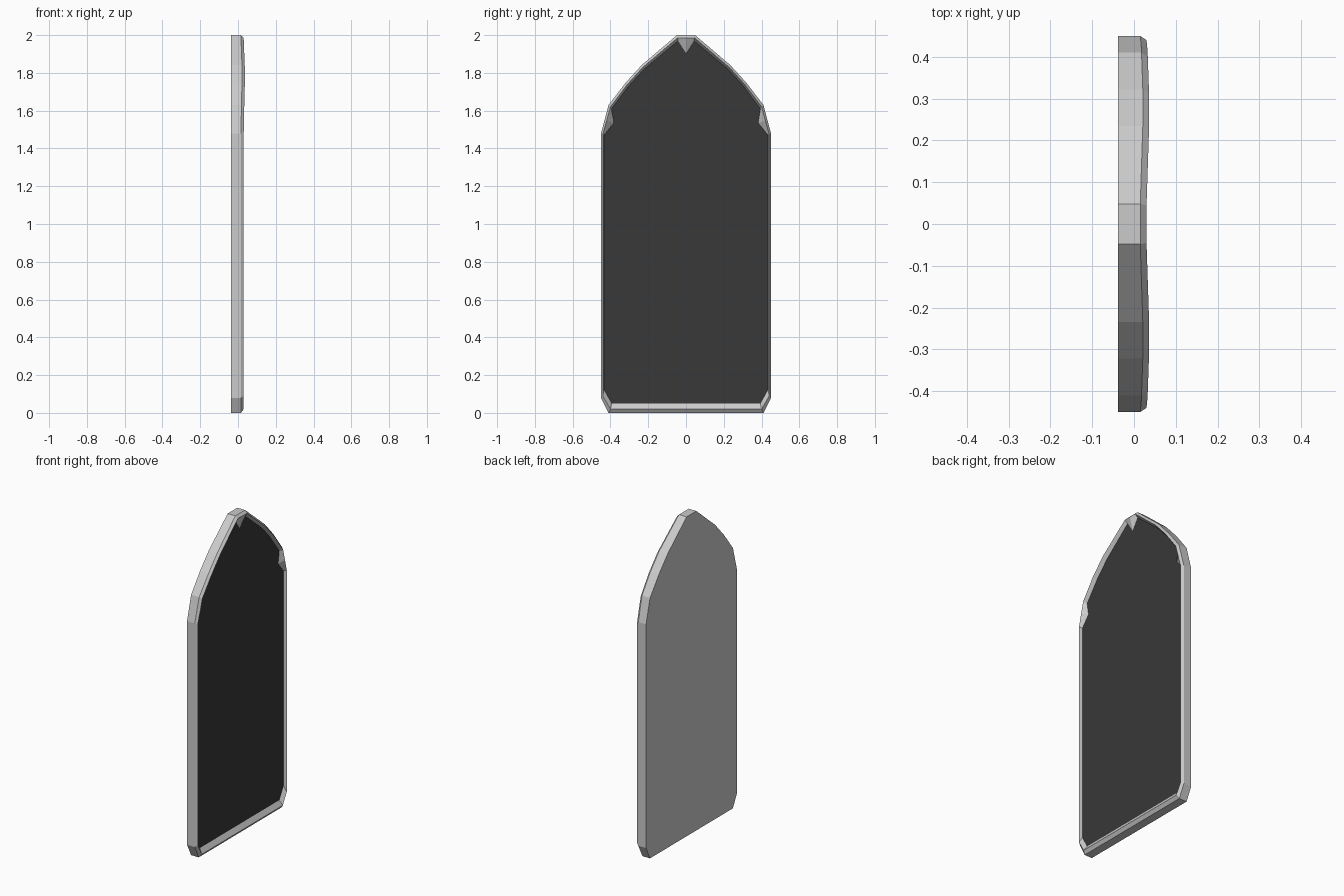
import bpy, bmesh

if "Cube" in bpy.data.objects:
    bpy.data.objects.remove(bpy.data.objects["Cube"])

# Half profile, bottom to apex: outer (y, z), ridge (y, z), inner (y, z), forward swell
HALF = [
    ((0.41, 0.00), (0.40, 0.02), (0.393, 0.05), 0.0),
    ((0.45, 0.08), (0.44, 0.09), (0.435, 0.125), 0.0),
    ((0.45, 1.48), (0.44, 1.475), (0.435, 1.47), 0.0),
    ((0.43, 1.555), (0.42, 1.547), (0.382, 1.535), 0.002),   # side cusp
    ((0.41, 1.63), (0.40, 1.62), (0.394, 1.61), 0.003),
    ((0.322, 1.745), (0.314, 1.735), (0.307, 1.727), 0.006),
    ((0.234, 1.842), (0.228, 1.83), (0.222, 1.82), 0.006),
    ((0.048, 2.00), (0.045, 1.985), (0.042, 1.97), 0.0),
    ((0.00, 2.00), (0.00, 1.985), (0.00, 1.905), 0.0),       # top cusp
]
BACK_X, EDGE_X, RIDGE_X, PANEL_X = -0.038, 0.015, 0.03, 0.01


def full_loop(k, x_of):
    right = [(x_of(p), p[k][0], p[k][1]) for p in HALF]
    left = [(x, -y, z) for x, y, z in reversed(right[:-1])]
    return right + left


def make_object(name, bm):
    bmesh.ops.recalc_face_normals(bm, faces=bm.faces)
    mesh = bpy.data.meshes.new(name)
    bm.to_mesh(mesh)
    bm.free()
    ob = bpy.data.objects.new(name, mesh)
    bpy.context.collection.objects.link(ob)
    return ob


inner = full_loop(2, lambda p: PANEL_X)

# Frame: back plate, straight side, front chamfer, inner slope with cusps
bm = bmesh.new()
loops = [full_loop(0, lambda p: BACK_X),
         full_loop(0, lambda p: EDGE_X + p[3]),
         full_loop(1, lambda p: RIDGE_X + p[3]),
         inner]
rings = [[bm.verts.new(c) for c in loop] for loop in loops]
n = len(inner)
for a, b in zip(rings, rings[1:]):
    for i in range(n):
        j = (i + 1) % n
        bm.faces.new((a[i], a[j], b[j], b[i]))
bm.faces.new(rings[0])
make_object("frame", bm)

# Dark pane set inside the frame
bm = bmesh.new()
face = bm.faces.new([bm.verts.new(c) for c in inner])
face.normal_update()
if face.normal.x < 0:
    face.normal_flip()
mesh = bpy.data.meshes.new("pane")
bm.to_mesh(mesh)
bm.free()
pane = bpy.data.objects.new("pane", mesh)
bpy.context.collection.objects.link(pane)
dark = bpy.data.materials.new("dark_glass")
dark.diffuse_color = (0.04, 0.04, 0.04, 1)
dark.use_nodes = True
dark.node_tree.nodes["Principled BSDF"].inputs["Base Color"].default_value = dark.diffuse_color
pane.data.materials.append(dark)
